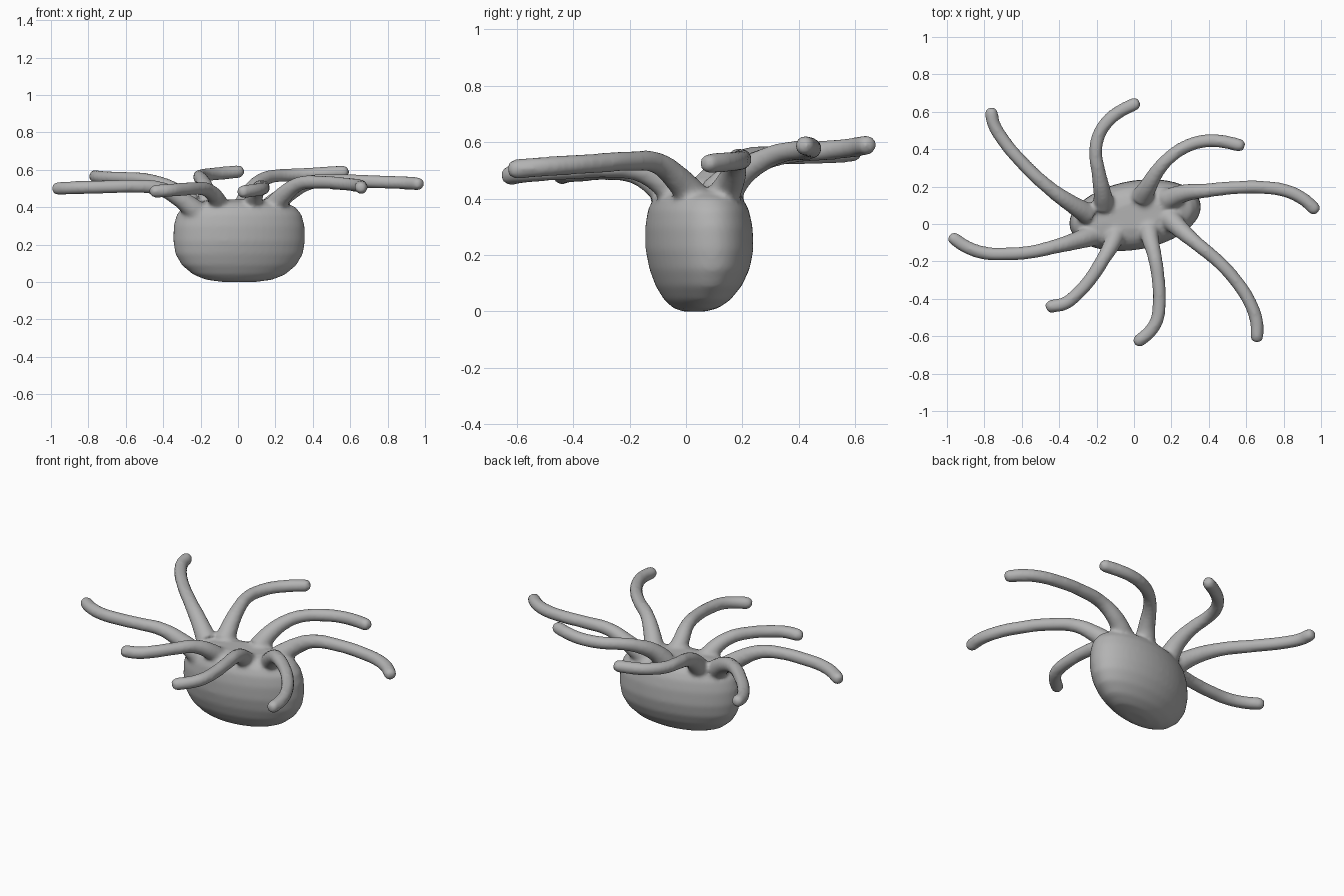
import bpy, bmesh, math
from mathutils import Vector, Matrix

cube = bpy.data.objects.get("Cube")
if cube:
    bpy.data.objects.remove(cube, do_unlink=True)

grey = bpy.data.materials.new("soft grey")
grey.use_nodes = True
GREY = (0.45, 0.45, 0.45, 1)
grey.diffuse_color = GREY
grey.node_tree.nodes["Principled BSDF"].inputs["Base Color"].default_value = GREY


def make_body():
    """Loft oval rings into a rounded sack, turned slightly about z."""
    # height, half length, half width, y centre
    rings = [(0.0, 0.09, 0.04, 0.03), (0.012, 0.18, 0.075, 0.035),
             (0.04, 0.25, 0.11, 0.04), (0.09, 0.31, 0.145, 0.045),
             (0.15, 0.345, 0.17, 0.048), (0.22, 0.356, 0.184, 0.048),
             (0.30, 0.354, 0.183, 0.046), (0.36, 0.338, 0.172, 0.044),
             (0.40, 0.305, 0.152, 0.043), (0.425, 0.25, 0.12, 0.043),
             (0.44, 0.15, 0.07, 0.045)]
    n = 48
    turn = Matrix.Rotation(math.radians(10), 3, 'Z')
    bm = bmesh.new()
    loops = []
    for z, a, b, cy in rings:
        loop = []
        for i in range(n):
            t = 2 * math.pi * i / n
            p = turn @ Vector((a * math.cos(t), b * math.sin(t), 0))
            loop.append(bm.verts.new(p + Vector((0.006, cy, z))))
        loops.append(loop)
    for lo, hi in zip(loops, loops[1:]):
        for i in range(n):
            j = (i + 1) % n
            bm.faces.new((lo[i], lo[j], hi[j], hi[i]))
    bm.faces.new(loops[0][::-1])
    bm.faces.new(loops[-1])
    mesh = bpy.data.meshes.new("body")
    bm.to_mesh(mesh)
    bm.free()
    obj = bpy.data.objects.new("body_with_tentacles", mesh)
    bpy.context.collection.objects.link(obj)
    return obj


def make_tentacle(name, path, z_knee, z_tip):
    """Round tube that rises steeply from the body, then runs out level."""
    drops = (0.14, 0.07, 0.015)
    flare = (0.06, 0.048, 0.039)
    last = len(path) - 1
    pts = []
    for i, (x, y) in enumerate(path):
        z = z_knee + (z_tip - z_knee) * max(0, i - 2) / (last - 2)
        z -= drops[i] if i < 3 else 0
        pts.append((Vector((x, y, z)), flare[i] if i < 3 else 0.036))
    # rounded tip
    end = pts[-1][0]
    out = (end - pts[-2][0]).normalized()
    pts.append((end + out * 0.016, 0.033))
    pts.append((end + out * 0.032, 0.02))

    curve = bpy.data.curves.new(name, 'CURVE')
    curve.dimensions = '3D'
    curve.bevel_depth = 1.0
    curve.bevel_resolution = 4
    curve.use_fill_caps = True
    curve.resolution_u = 6
    spline = curve.splines.new('BEZIER')
    spline.bezier_points.add(len(pts) - 1)
    for bp, (co, r) in zip(spline.bezier_points, pts):
        bp.co = co
        bp.radius = r
        bp.handle_left_type = bp.handle_right_type = 'AUTO'
    obj = bpy.data.objects.new(name, curve)
    bpy.context.collection.objects.link(obj)
    return obj


# name, plan path from root to tip, knee height, tip height
tentacles = [
    ("back_right", [(-.24, .05), (-.33, .105), (-.45, .19), (-.6, .33),
                    (-.7, .45), (-.752, .54), (-.762, .59)], .55, .565),
    ("back_middle", [(-.16, .10), (-.17, .17), (-.19, .28), (-.205, .38),
                     (-.19, .47), (-.14, .55), (-.07, .605), (0, .64)], .555, .59),
    ("back_left", [(.04, .14), (.075, .20), (.13, .29), (.19, .355),
                   (.28, .415), (.39, .445), (.48, .44), (.56, .422)], .56, .588),
    ("left", [(.18, .13), (.27, .165), (.38, .178), (.55, .195),
              (.7, .195), (.82, .175), (.91, .13), (.96, .085)], .545, .525),
    ("front_left", [(.19, .03), (.25, -.03), (.33, -.10), (.45, -.20),
                    (.55, -.31), (.62, -.42), (.655, -.52), (.658, -.60)], .54, .505),
    ("front_middle", [(.08, 0), (.085, -.07), (.11, -.17), (.13, -.30),
                      (.135, -.42), (.12, -.52), (.08, -.58), (.03, -.622)], .515, .483),
    ("front_right", [(-.09, -.02), (-.11, -.09), (-.16, -.18), (-.23, -.29),
                     (-.30, -.37), (-.37, -.425), (-.44, -.44)], .505, .485),
    ("right", [(-.22, -.06), (-.31, -.09), (-.42, -.12), (-.55, -.15),
               (-.68, -.16), (-.8, -.155), (-.9, -.12), (-.96, -.08)], .515, .50),
]

body = make_body()
arms = [make_tentacle(n + "_tentacle", p, k, t) for n, p, k, t in tentacles]

# Turn the tubes into meshes and join them to the body
bpy.ops.object.select_all(action='DESELECT')
for arm in arms:
    arm.select_set(True)
bpy.context.view_layer.objects.active = arms[0]
bpy.ops.object.convert(target='MESH')
body.select_set(True)
bpy.context.view_layer.objects.active = body
bpy.ops.object.join()

# Fuse into one skin and soften the roots
body.data.materials.clear()
body.data.materials.append(grey)
remesh = body.modifiers.new("fuse", 'REMESH')
remesh.mode = 'VOXEL'
remesh.voxel_size = 0.011
remesh.use_smooth_shade = True
soften = body.modifiers.new("soften", 'SMOOTH')
soften.factor = 0.5
soften.iterations = 8
bpy.ops.object.shade_smooth()
